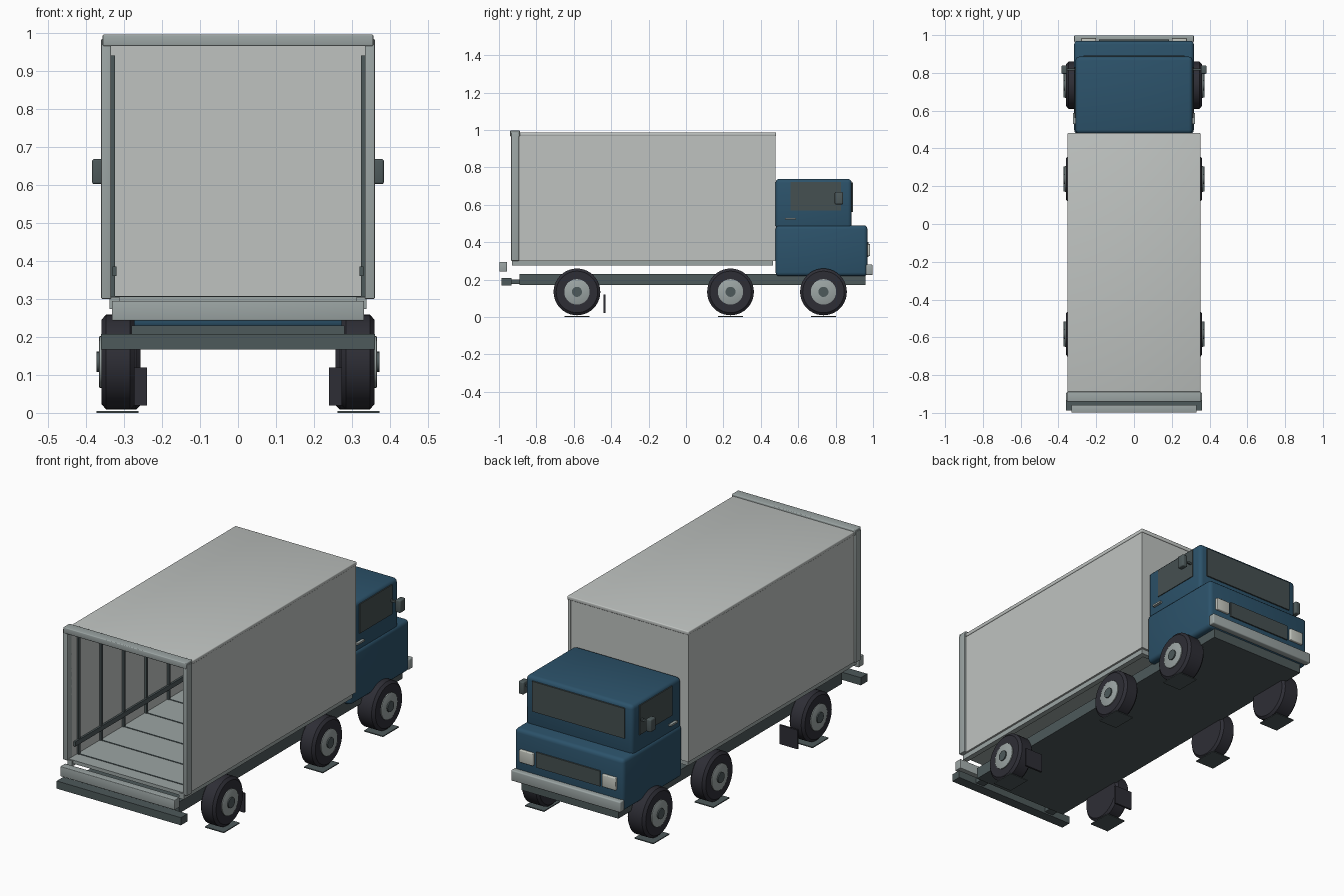
import bpy, bmesh, math
from mathutils import Matrix, Vector

if "Cube" in bpy.data.objects:
    bpy.data.objects.remove(bpy.data.objects["Cube"])


def material(name, rgb):
    m = bpy.data.materials.new(name)
    m.diffuse_color = (*rgb, 1)
    m.use_nodes = True
    m.node_tree.nodes["Principled BSDF"].inputs["Base Color"].default_value = m.diffuse_color
    return m


PANEL = material("light grey panel", (0.52, 0.545, 0.53))
TRIM = material("mid grey trim", (0.33, 0.375, 0.37))
BLUE = material("cab blue", (0.025, 0.085, 0.145))
DARK = material("dark grey metal", (0.075, 0.1, 0.103))
GLASS = material("dark glass", (0.06, 0.08, 0.082))
TYRE = material("tyre black", (0.027, 0.027, 0.036))
LAMP = material("lamp white", (0.55, 0.57, 0.52))


def finish(name, bm, mat, smooth=False):
    bmesh.ops.recalc_face_normals(bm, faces=bm.faces)
    me = bpy.data.meshes.new(name)
    bm.to_mesh(me)
    bm.free()
    me.materials.append(mat)
    ob = bpy.data.objects.new(name, me)
    bpy.context.collection.objects.link(ob)
    if smooth:
        bpy.ops.object.select_all(action='DESELECT')
        ob.select_set(True)
        bpy.context.view_layer.objects.active = ob
        bpy.ops.object.shade_smooth_by_angle(angle=math.radians(35))
    return ob


def box(name, x, y, z, mat, bevel=0.0):
    """Box from (min, max) pairs, optionally with rounded edges."""
    bm = bmesh.new()
    size = [b - a for a, b in (x, y, z)]
    mid = [(a + b) / 2 for a, b in (x, y, z)]
    bmesh.ops.create_cube(bm, size=1, matrix=Matrix.Translation(mid) @ Matrix.Diagonal((*size, 1)))
    if bevel:
        bmesh.ops.bevel(bm, geom=bm.edges[:], offset=bevel, segments=3, profile=0.5, affect='EDGES')
    return finish(name, bm, mat, bevel > 0)


def pair(name, x, y, z, mat, bevel=0.0):
    """Left and right copies of a box."""
    box("right_" + name, x, y, z, mat, bevel)
    box("left_" + name, (-x[1], -x[0]), y, z, mat, bevel)


def lathe(name, profile, side, y, z, mat, segments=40):
    """Spin (x, radius) points around a wheel axis."""
    bm = bmesh.new()
    vs = [bm.verts.new((side * px, y, z + r)) for px, r in profile]
    es = [bm.edges.new(p) for p in zip(vs, vs[1:])]
    bmesh.ops.spin(bm, geom=vs + es, cent=(0, y, z), axis=(1, 0, 0),
                   angle=2 * math.pi, steps=segments, use_duplicate=False)
    bmesh.ops.remove_doubles(bm, verts=bm.verts, dist=1e-5)
    finish(name, bm, mat, True)


# chassis and rear beam
box("chassis", (-0.28, 0.28), (-0.89, 0.96), (0.17, 0.23), DARK)
box("rear_beam", (-0.36, 0.36), (-0.987, -0.933), (0.167, 0.207), DARK)
box("rear_step", (-0.332, 0.332), (-0.998, -0.957), (0.243, 0.295), TRIM, 0.003)
pair("beam_bracket", (0.2, 0.25), (-0.96, -0.88), (0.175, 0.2), DARK)

# cargo box shell, open at the rear
pair("box_wall", (0.334, 0.348), (-0.9, 0.478), (0.3, 0.97), PANEL)
box("box_front_wall", (-0.34, 0.34), (0.462, 0.477), (0.3, 0.97), PANEL)
box("box_roof", (-0.352, 0.352), (-0.925, 0.482), (0.966, 0.986), PANEL, 0.005)
box("box_floor", (-0.335, 0.335), (-0.925, 0.465), (0.288, 0.306), TRIM)
pair("bottom_rail", (0.31, 0.338), (-0.93, 0.466), (0.274, 0.303), TRIM)
box("front_bottom_rail", (-0.338, 0.338), (0.44, 0.466), (0.274, 0.303), TRIM)

# rear door frame
pair("rear_post", (0.334, 0.36), (-0.935, -0.893), (0.3, 0.984), TRIM, 0.003)
box("rear_header", (-0.356, 0.356), (-0.94, -0.888), (0.965, 0.996), TRIM, 0.004)

# interior ribs, rub rails and floor seams
for i in range(8):
    y = -0.85 + 0.187 * i
    pair(f"wall_rib_{i}", (0.324, 0.335), (y - 0.007, y + 0.007), (0.306, 0.94), DARK)
    box(f"floor_seam_{i}", (-0.33, 0.33), (y - 0.004, y + 0.004), (0.303, 0.308), DARK)
pair("rub_rail", (0.32, 0.33), (-0.89, 0.46), (0.36, 0.385), DARK)

# cab body
box("cab_lower", (-0.317, 0.317), (0.479, 0.97), (0.218, 0.49), BLUE, 0.02)
box("cab_upper", (-0.31, 0.31), (0.479, 0.886), (0.47, 0.738), BLUE, 0.02)

# cab glass and fittings
box("windscreen", (-0.268, 0.268), (0.884, 0.893), (0.56, 0.718), GLASS)
pair("side_window", (0.307, 0.314), (0.56, 0.83), (0.568, 0.722), GLASS)
pair("door_handle", (0.308, 0.324), (0.53, 0.587), (0.521, 0.53), TRIM)
box("grille", (-0.185, 0.185), (0.968, 0.977), (0.32, 0.4), GLASS)
pair("headlight", (0.2, 0.28), (0.966, 0.984), (0.325, 0.39), LAMP, 0.004)
box("front_bumper", (-0.317, 0.317), (0.962, 0.998), (0.224, 0.28), TRIM, 0.006)
pair("mirror", (0.354, 0.384), (0.795, 0.84), (0.602, 0.668), DARK, 0.006)
pair("mirror_arm", (0.305, 0.36), (0.812, 0.822), (0.64, 0.65), DARK)

# wheels on three axles, with flat contact plates below
R, CZ = 0.125, 0.134
for axle, y, inner in (("rear", -0.583, 0.272), ("middle", 0.238, 0.272), ("front", 0.735, 0.256)):
    for side, label in ((1, "right"), (-1, "left")):
        n = f"{axle}_{label}_"
        lathe(n + "tyre", [(inner, 0), (inner, R - 0.012), (inner + 0.012, R), (0.347, R),
                           (0.359, R - 0.014), (0.359, 0)], side, y, CZ, TYRE)
        lathe(n + "rim", [(0.35, 0), (0.35, 0.068), (0.364, 0.068), (0.366, 0.064), (0.366, 0)],
              side, y, CZ, TRIM)
        lathe(n + "hub", [(0.36, 0), (0.36, 0.027), (0.372, 0.027), (0.372, 0)],
              side, y, CZ, DARK, 20)
    pair(axle + "_contact_plate", (0.262, 0.372), (y - 0.066, y + 0.066), (0, 0.005), DARK)

# mud flaps ahead of the rear wheels
pair("mud_flap", (0.24, 0.345), (-0.44, -0.43), (0.02, 0.12), TYRE)
